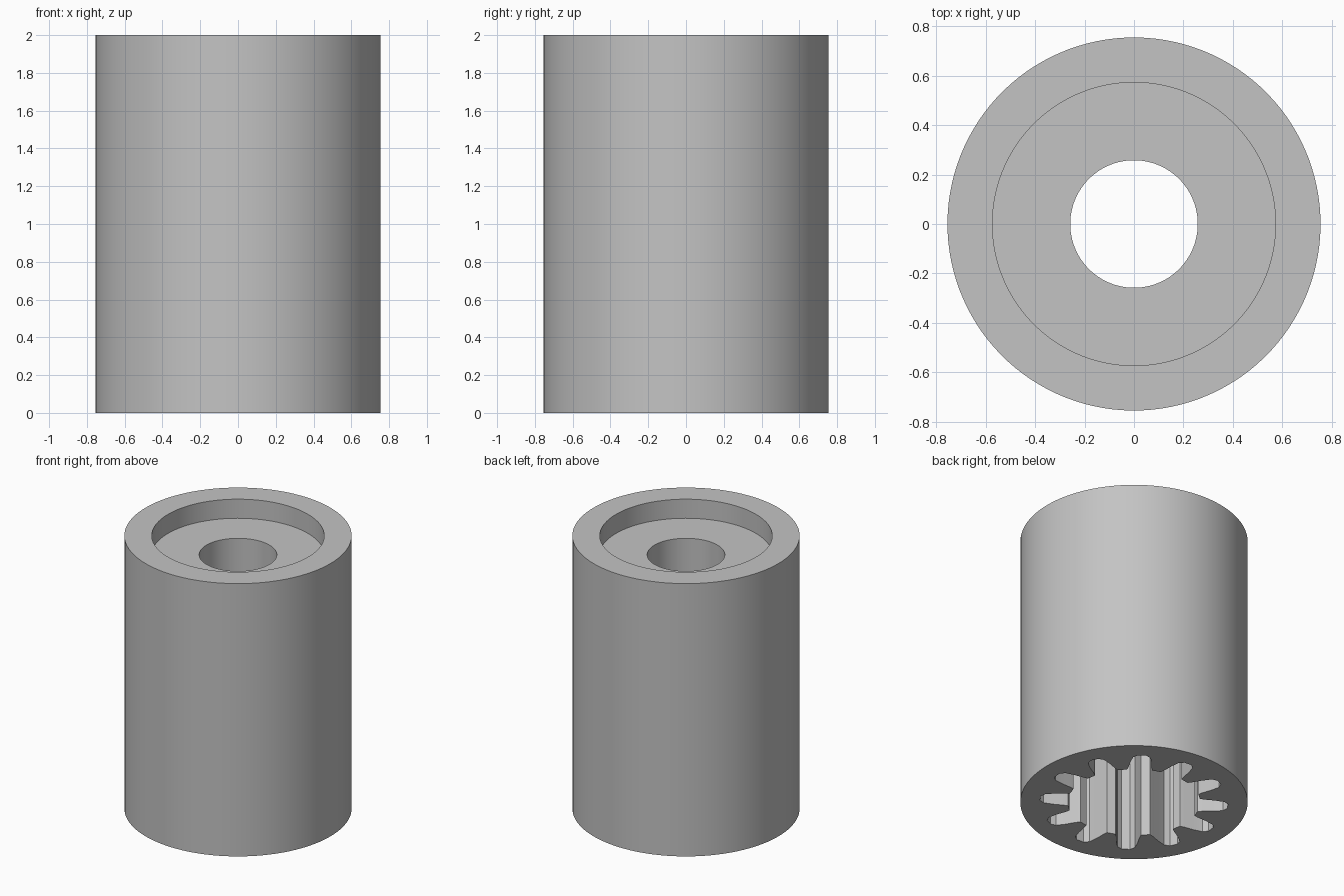
import bpy
import bmesh
from math import cos, sin, radians

cube = bpy.data.objects.get("Cube")
if cube:
    bpy.data.objects.remove(cube)

TEETH = 12
PITCH = 360 / TEETH
TURN = 25  # heading of the first tooth slot, degrees

# Half of one tooth slot: angle from its middle, radius
half_slot = [(2.5, 0.625), (5.5, 0.60), (7.5, 0.54), (9.5, 0.47), (11, 0.44)]
slot = [(-a, r) for a, r in reversed(half_slot)] + half_slot
SIDES = TEETH * len(slot)


def circle(radius):
    start = TURN - PITCH / 2
    return [(start + 360 * (i + 0.5) / SIDES, radius) for i in range(SIDES)]


def gear():
    return [(TURN + k * PITCH + a, r) for k in range(TEETH) for a, r in slot]


def add_ring(bm, outline, z):
    return [bm.verts.new((r * cos(radians(a)), r * sin(radians(a)), z))
            for a, r in outline]


# Grey metal
grey = bpy.data.materials.new("grey metal")
grey.use_nodes = True
colour = (0.55, 0.55, 0.55, 1)
grey.diffuse_color = colour
grey.node_tree.nodes["Principled BSDF"].inputs["Base Color"].default_value = colour

# Sleeve: outer wall, top recess, bore, then the toothed socket below
bm = bmesh.new()
sections = [
    (circle(0.755), 0), (circle(0.755), 2),
    (circle(0.573), 2), (circle(0.573), 1.86),
    (circle(0.258), 1.86), (circle(0.258), 1.2),
    (gear(), 1.2), (gear(), 0),
]
rings = [add_ring(bm, outline, z) for outline, z in sections]
for lower, upper in zip(rings, rings[1:] + rings[:1]):
    for i in range(SIDES):
        j = (i + 1) % SIDES
        bm.faces.new((lower[i], lower[j], upper[j], upper[i]))
bmesh.ops.recalc_face_normals(bm, faces=bm.faces)

mesh = bpy.data.meshes.new("toothed_sleeve")
bm.to_mesh(mesh)
bm.free()
mesh.materials.append(grey)
sleeve = bpy.data.objects.new("toothed_sleeve", mesh)
bpy.context.collection.objects.link(sleeve)

# Smooth walls, sharp rims
bpy.ops.object.select_all(action='DESELECT')
sleeve.select_set(True)
bpy.context.view_layer.objects.active = sleeve
bpy.ops.object.shade_smooth_by_angle(angle=radians(25))
